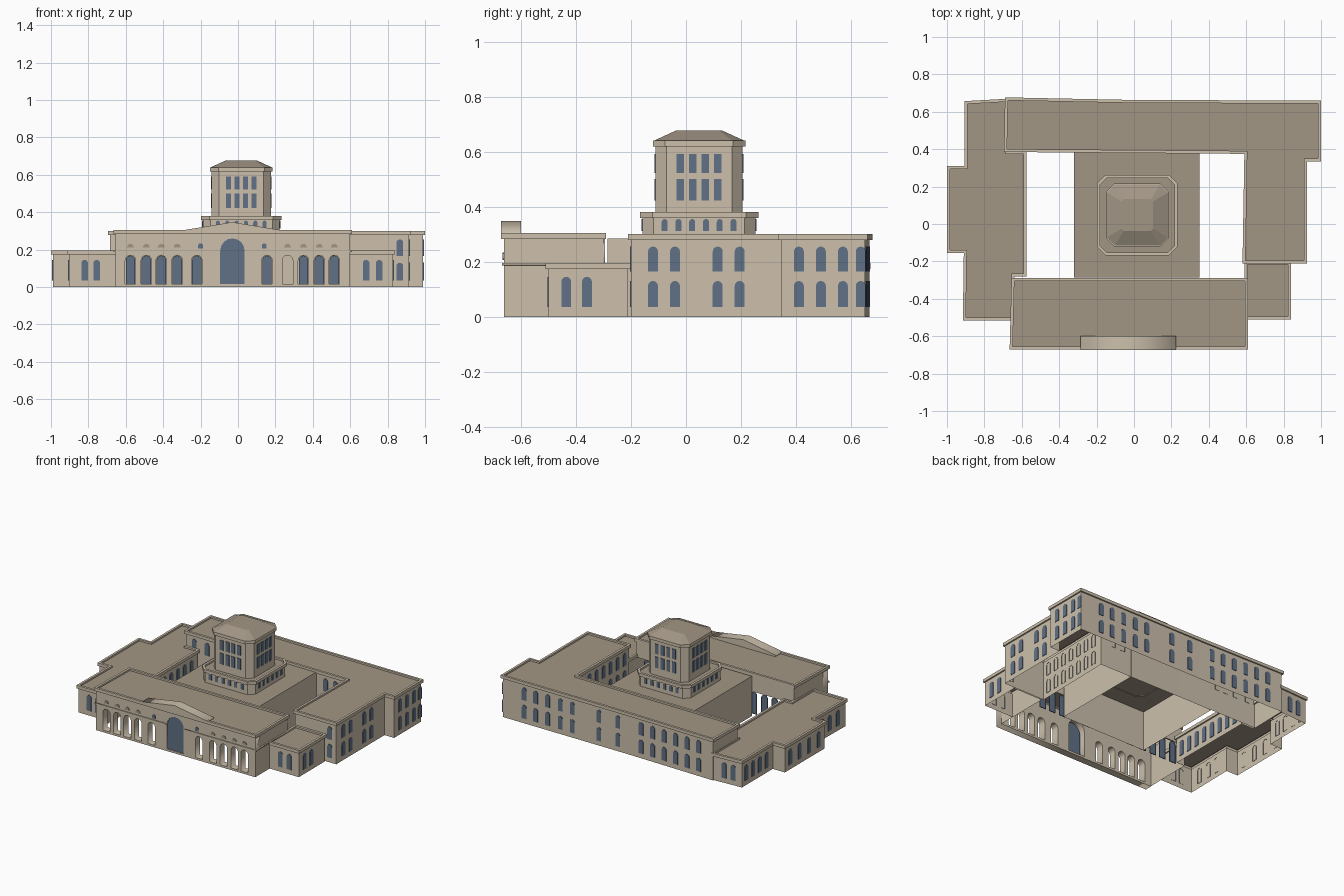
import bpy, bmesh, math
from mathutils import Vector

cube = bpy.data.objects.get("Cube")
if cube:
    bpy.data.objects.remove(cube)


def material(name, r, g, b):
    m = bpy.data.materials.new(name)
    m.use_nodes = True
    m.diffuse_color = (r, g, b, 1)
    m.node_tree.nodes["Principled BSDF"].inputs["Base Color"].default_value = (r, g, b, 1)
    return m


STONE = material("pale stone", 0.61, 0.53, 0.415)
ROOF = material("brown roof", 0.36, 0.305, 0.235)
GLASS = material("blue glass", 0.12, 0.165, 0.24)


def add_object(name, mesh, *mats):
    for m in mats:
        mesh.materials.append(m)
    ob = bpy.data.objects.new(name, mesh)
    bpy.context.collection.objects.link(ob)
    return ob


def from_bmesh(name, bm, *mats):
    mesh = bpy.data.meshes.new(name)
    bm.to_mesh(mesh)
    bm.free()
    return add_object(name, mesh, *mats)


def offset(pts, d):
    """Grow (or shrink) a counterclockwise outline with mitred corners."""
    out = []
    for i, p in enumerate(pts):
        p, a, b = Vector(p), Vector(pts[i - 1]), Vector(pts[(i + 1) % len(pts)])
        e, f = (p - a).normalized(), (b - p).normalized()
        n, m = Vector((e.y, -e.x)), Vector((f.y, -f.x))
        out.append(p + d * (n + m) / (1 + n.dot(m)))
    return out


def loft(name, rings, sides=STONE, skip=()):
    """Skin stacked outlines, open below, roofed above; skip leaves out lower walls."""
    bm = bmesh.new()
    loops = [[bm.verts.new((p[0], p[1], z)) for p in pts] for pts, z in rings]
    n = len(loops[0])
    for k in range(len(loops) - 1):
        lo, hi = loops[k], loops[k + 1]
        for i in range(n):
            j = (i + 1) % n
            if k > 0 or i not in skip:
                bm.faces.new((lo[i], lo[j], hi[j], hi[i]))
    bm.faces.new(loops[-1]).material_index = 1
    return from_bmesh(name, bm, sides, ROOF)


INSET = 0.01


def building(name, pts, top, base=0, skip=()):
    """Walls, a projecting cornice and a roof sunk behind a parapet rim."""
    wall, rim = offset(pts, -INSET), offset(pts, -0.016)
    return loft(name, [(wall, base), (wall, top - 0.022), (pts, top - 0.022),
                       (pts, top), (rim, top), (rim, top - 0.012)], skip=skip)


def arch(u, w, z0, z1, round_top=True):
    h = w / 2
    if not round_top:
        return [(u - h, z0), (u + h, z0), (u + h, z1), (u - h, z1)]
    arc = [(u + h * math.cos(math.pi * i / 8), z1 - h + h * math.sin(math.pi * i / 8))
           for i in range(9)]
    return [(u - h, z0), (u + h, z0)] + arc


def panes(name, a, b, centres, rows, w, round_top=True, mat=GLASS, inset=INSET):
    """Thin plates on the wall a-b; centres are read along its main axis."""
    a, b = Vector(a), Vector(b)
    d = (b - a).normalized()
    k = 0 if abs(d.x) > abs(d.y) else 1
    n = Vector((d.y, -d.x))
    bm = bmesh.new()
    for c in centres:
        mid = a + (b - a) * ((c - a[k]) / (b[k] - a[k])) - n * inset
        for z0, z1 in rows:
            prof = arch(0, w, z0, z1, round_top)
            back, front = ([bm.verts.new((*(mid + d * u + n * o), z)) for u, z in prof]
                           for o in (-0.002, 0.004))
            bm.faces.new(front)
            for i in range(len(prof)):
                bm.faces.new((back[i - 1], back[i], front[i], front[i - 1]))
    return from_bmesh(name, bm, mat)


def slab(name, outlines, y0, y1, mat=STONE):
    """Upright plate in x-z; outlines after the first become holes."""
    cu = bpy.data.curves.new(name, "CURVE")
    cu.dimensions, cu.fill_mode, cu.extrude = "2D", "BOTH", (y1 - y0) / 2
    for pts in outlines:
        sp = cu.splines.new("POLY")
        sp.points.add(len(pts) - 1)
        for q, (x, z) in zip(sp.points, pts):
            q.co = (x, z, 0, 1)
        sp.use_cyclic_u = True
    tmp = bpy.data.objects.new(name + "_curve", cu)
    bpy.context.collection.objects.link(tmp)
    mesh = bpy.data.meshes.new_from_object(tmp)
    bpy.data.objects.remove(tmp)
    mesh.materials.clear()
    ob = add_object(name, mesh, mat)
    ob.rotation_euler.x = math.pi / 2
    ob.location.y = (y0 + y1) / 2
    return ob


def rect(x0, x1, z0, z1):
    return [(x0, z0), (x1, z0), (x1, z1), (x0, z1)]


def spread(first, last, n):
    return [first + (last - first) * i / (n - 1) for i in range(n)]


TWO = [(0.035, 0.13), (0.165, 0.255)]
LOW = [(0.035, 0.145)]
W = 0.036

# Tall L-shaped range along the back and right
tall = [(-0.695, 0.385), (0.59, 0.375), (0.58, -0.21), (0.925, -0.21), (0.925, 0.335),
        (1, 0.335), (1, 0.66), (0, 0.663), (-0.69, 0.677)]
building("back_and_right_range", tall, 0.3)
panes("right_wall_windows", tall[3], tall[4], [-0.12, -0.04, 0.115, 0.195], TWO, W)
panes("right_end_windows", tall[5], tall[6], [0.41, 0.49, 0.57, 0.635], TWO, W)
panes("back_windows_a", tall[6], tall[7],
      [0.82, 0.73, 0.635, 0.535, 0.44, 0.23, 0.08], TWO, W)
panes("back_windows_b", tall[7], tall[8], spread(-0.105, -0.565, 6), TWO, W)
panes("courtyard_back_windows", tall[0], tall[1],
      [-0.62, -0.52, -0.44, -0.37, 0.42, 0.5], [TWO[1]], W)
panes("courtyard_right_windows", tall[1], tall[2], spread(0.31, -0.15, 7), TWO, W)
panes("right_return_windows", tall[2], tall[3], [0.865], TWO, W)

# Low wings either side of the entrance hall
left = [(-0.915, -0.515), (-0.64, -0.515), (-0.64, -0.28), (-0.575, -0.28), (-0.575, 0.39),
        (-0.67, 0.39), (-0.67, 0.67), (-0.905, 0.657), (-0.905, 0.31), (-1, 0.31),
        (-1, -0.155), (-0.91, -0.155)]
building("left_wing", left, 0.195)
panes("left_wing_front_windows", left[0], left[1], [-0.82, -0.755], LOW, W)
panes("left_wing_court_windows", left[3], left[4], spread(-0.22, 0.31, 8), LOW, W)
panes("left_wing_back_windows", left[6], left[7], [-0.76, -0.83], LOW, W)
panes("left_wing_rear_side_windows", left[8], left[7], [], LOW, W)
panes("left_wing_side_windows_a", left[7], left[8], spread(0.6, 0.37, 4), LOW, W)
panes("left_wing_side_windows_b", left[9], left[10], spread(0.24, -0.08, 4), LOW, W)
panes("left_wing_side_windows_c", left[11], left[0], [-0.25, -0.33, -0.42], LOW, W)

right = [(0.59, -0.51), (0.84, -0.51), (0.84, -0.2), (0.59, -0.2)]
building("right_wing", right, 0.195)
panes("right_wing_front_windows", right[0], right[1], [0.685, 0.755], LOW, W)
panes("right_wing_side_windows", right[1], right[2], [-0.435, -0.36], LOW, W)

# Entrance hall with an open arcade in front
hall = [(-0.665, -0.672), (0.61, -0.672), (0.61, -0.29), (-0.655, -0.29)]
building("entrance_hall", hall, 0.305, skip=(0, 2))
bays = [-0.575, -0.49, -0.41, -0.325, -0.22, 0.155, 0.265, 0.35, 0.435, 0.515]
holes = [arch(x, 0.056, 0.015, 0.17) for x in bays] + [arch(-0.03, 0.13, 0.015, 0.26)]
slab("arcade_wall", [rect(-0.655, 0.6, 0, 0.284)] + holes, -0.662, -0.61)
slab("hall_back_lintel", [rect(-0.645, 0.6, 0.17, 0.284)], -0.305, -0.295)
panes("hall_back_windows", hall[3], hall[2], [x for x in bays if x != 0.265],
      [(0.012, 0.168)], 0.05, inset=-0.009)
panes("entrance_window", hall[0], hall[1], [-0.03], [(0.015, 0.26)], 0.13, inset=0.02)
ornaments = bays[:4] + bays[6:]
panes("arcade_ornaments", hall[0], hall[1], ornaments, [(0.211, 0.231)], W, mat=ROOF)
panes("round_windows", hall[0], hall[1], [-0.2, 0.14], [(0.206, 0.234)], 0.026)
for side, x0, x1 in (("left", -0.665, -0.1), ("right", 0.04, 0.61)):
    slab("hall_band_" + side, [rect(x0, x1, 0.187, 0.196)], -0.668, -0.655)
slab("hall_side_band", [rect(0.595, 0.606, 0.187, 0.196)], -0.668, -0.29)
slab("pediment", [[(-0.285, 0.285), (0.225, 0.285), (0.225, 0.305), (-0.03, 0.347),
                   (-0.285, 0.305)]], -0.673, -0.6)

# Central block between the two courtyards
block = [(-0.32, -0.285), (0.35, -0.285), (0.35, 0.39), (-0.32, 0.39)]
loft("central_block", [(block, 0), (block, 0.284)])

# Tower
CX, CY = 0.0175, 0.0475


def octagon(half, cut):
    s, t = half, half - cut
    return [(CX + x, CY + y) for x, y in ((-t, -s), (t, -s), (s, -t), (s, t),
                                          (t, s), (-t, s), (-s, t), (-s, -t))]


base, shaft = octagon(0.215, 0.045), octagon(0.168, 0.045)
building("tower_base", base, 0.38, 0.28)
building("tower_shaft", shaft, 0.64, 0.36)
loft("tower_cap", [(octagon(0.168, 0.045), 0.638), (octagon(0.085, 0.012), 0.676)], ROOF)
for i, side in enumerate(("front", "right", "back", "left")):
    c = CY if i % 2 else CX
    a, b = 2 * i, 2 * i + 1
    panes("tower_base_windows_" + side, base[a], base[b],
          spread(c - 0.125, c + 0.125, 6), [(0.312, 0.355)], 0.022)
    panes("tower_windows_" + side, shaft[a], shaft[b],
          spread(c - 0.068, c + 0.068, 4), [(0.422, 0.5), (0.522, 0.592)], 0.028, False)
